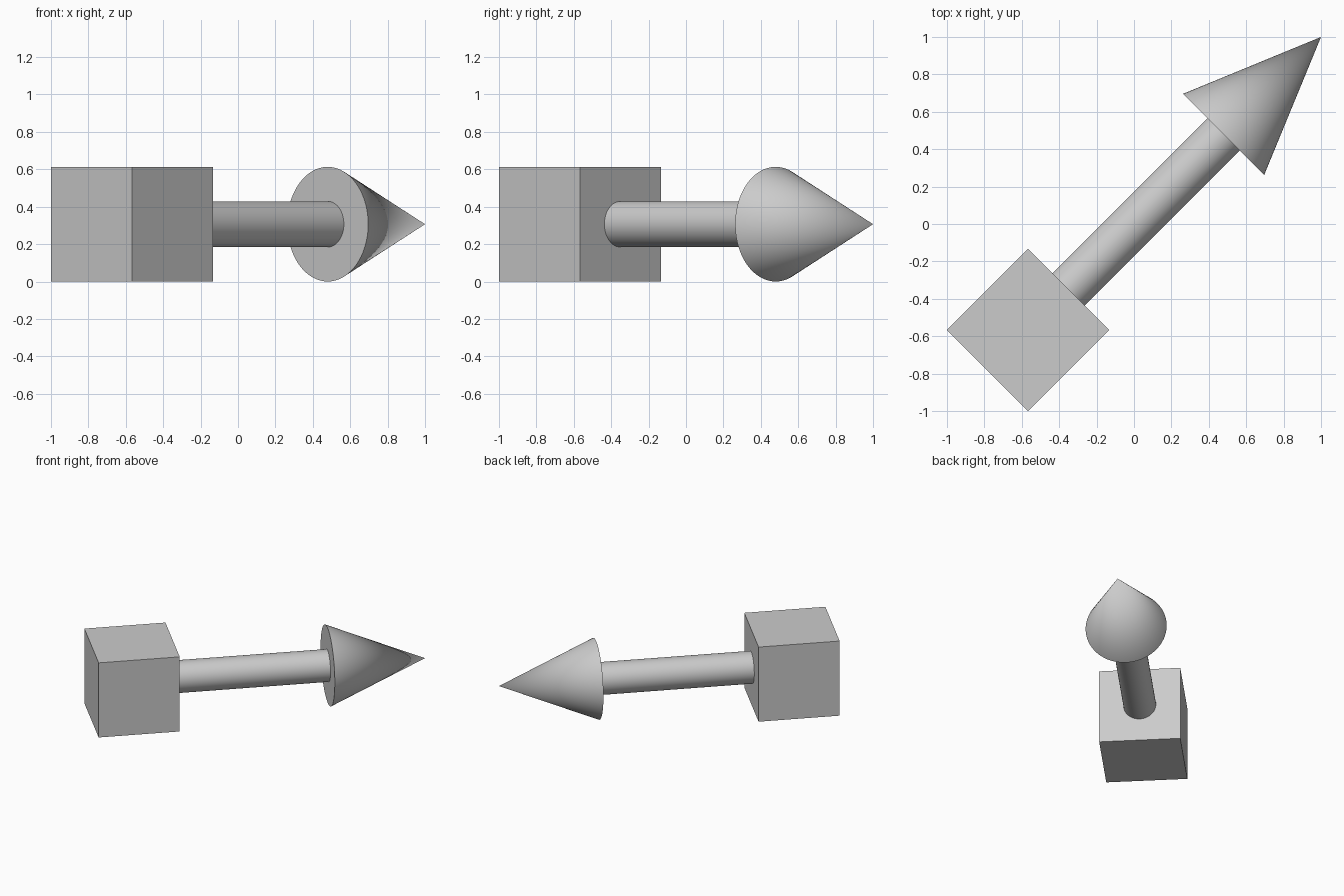
import bpy
import math
from mathutils import Vector

if "Cube" in bpy.data.objects:
    bpy.data.objects.remove(bpy.data.objects["Cube"], do_unlink=True)

SIDE = 0.613                       # block edge, also the arrowhead diameter
AXIS = Vector((1, 1, 0)).normalized()
TURN = AXIS.to_track_quat('Z', 'Y').to_euler()
TIP = math.sqrt(2)                 # distances measured along the arrow axis
HEAD_BASE = 0.678
BLOCK_MID = SIDE - TIP
SHAFT_START = BLOCK_MID + SIDE / 2

grey = bpy.data.materials.new("light grey")
grey.use_nodes = True
colour = (0.6, 0.6, 0.6, 1)
grey.diffuse_color = colour
grey.node_tree.nodes["Principled BSDF"].inputs["Base Color"].default_value = colour


def on_axis(distance):
    return AXIS * distance + Vector((0, 0, SIDE / 2))


def finish(name, smooth=True):
    obj = bpy.context.object
    obj.name = name
    obj.data.materials.append(grey)
    if smooth:
        bpy.ops.object.shade_smooth_by_angle(angle=math.radians(40))
    return obj


# Square block at the tail
bpy.ops.mesh.primitive_cube_add(size=SIDE, location=on_axis(BLOCK_MID),
                                rotation=(0, 0, math.radians(45)))
finish("tail_block", smooth=False)

# Round shaft from the block to the arrowhead
bpy.ops.mesh.primitive_cylinder_add(vertices=64, radius=SIDE / 5,
                                    depth=HEAD_BASE - SHAFT_START,
                                    location=on_axis((HEAD_BASE + SHAFT_START) / 2),
                                    rotation=TURN)
finish("shaft")

# Conical arrowhead
bpy.ops.mesh.primitive_cone_add(vertices=64, radius1=SIDE / 2, radius2=0,
                                depth=TIP - HEAD_BASE,
                                location=on_axis((HEAD_BASE + TIP) / 2),
                                rotation=TURN)
finish("arrowhead")
